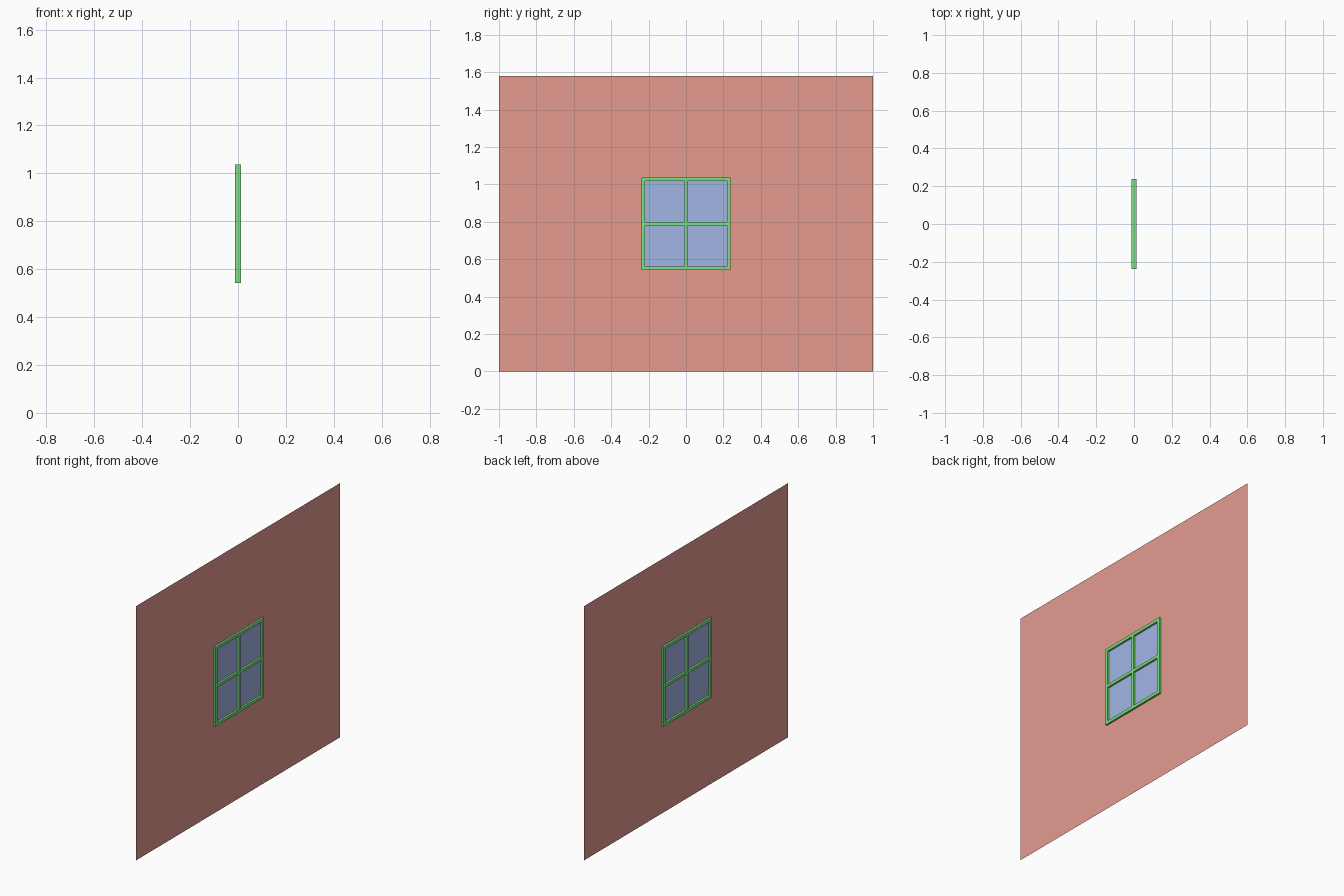
import bpy, bmesh

if "Cube" in bpy.data.objects:
    bpy.data.objects.remove(bpy.data.objects["Cube"])

WALL_H = 1.58
MID = WALL_H / 2            # window centre height
W, H = 0.238, 0.247         # window half width / half height
BAR = 0.019                 # outer frame width
MUNTIN = 0.009              # half width of the glazing bars
DEPTH = 0.025               # frame thickness


def material(name, rgb):
    m = bpy.data.materials.new(name)
    m.diffuse_color = (*rgb, 1)
    m.use_nodes = True
    m.node_tree.nodes["Principled BSDF"].inputs["Base Color"].default_value = m.diffuse_color
    return m


def grid_sheet(name, ys, zs, keep, mat):
    """Flat sheet in the YZ plane, keeping only the grid cells chosen by keep(i, j)."""
    bm = bmesh.new()
    for i in range(len(ys) - 1):
        for j in range(len(zs) - 1):
            if keep(i, j):
                corners = [(ys[i], zs[j]), (ys[i + 1], zs[j]),
                           (ys[i + 1], zs[j + 1]), (ys[i], zs[j + 1])]
                bm.faces.new([bm.verts.new((0, y, z)) for y, z in corners])
    bmesh.ops.remove_doubles(bm, verts=bm.verts, dist=1e-5)
    me = bpy.data.meshes.new(name)
    bm.to_mesh(me)
    bm.free()
    me.materials.append(mat)
    ob = bpy.data.objects.new(name, me)
    bpy.context.collection.objects.link(ob)
    return ob


def lines(half):
    return [-half, -half + BAR, -MUNTIN, MUNTIN, half - BAR, half]


def is_pane(i, j):
    return i in (1, 3) and j in (1, 3)


ys = lines(W)
zs = [MID + z for z in lines(H)]

# Wall with the window opening
grid_sheet("wall", [-1, -W, W, 1], [0, MID - H, MID + H, WALL_H],
           lambda i, j: (i, j) != (1, 1), material("wall_red", (0.78, 0.33, 0.28)))

# Frame with its crossing glazing bars
frame = grid_sheet("window_frame", ys, zs, lambda i, j: not is_pane(i, j),
                   material("frame_green", (0.2, 0.75, 0.22)))
solid = frame.modifiers.new("thickness", 'SOLIDIFY')
solid.thickness = DEPTH
solid.offset = 0

# Four glass panes
grid_sheet("glass_panes", ys, zs, is_pane, material("glass_blue", (0.36, 0.46, 0.78)))
